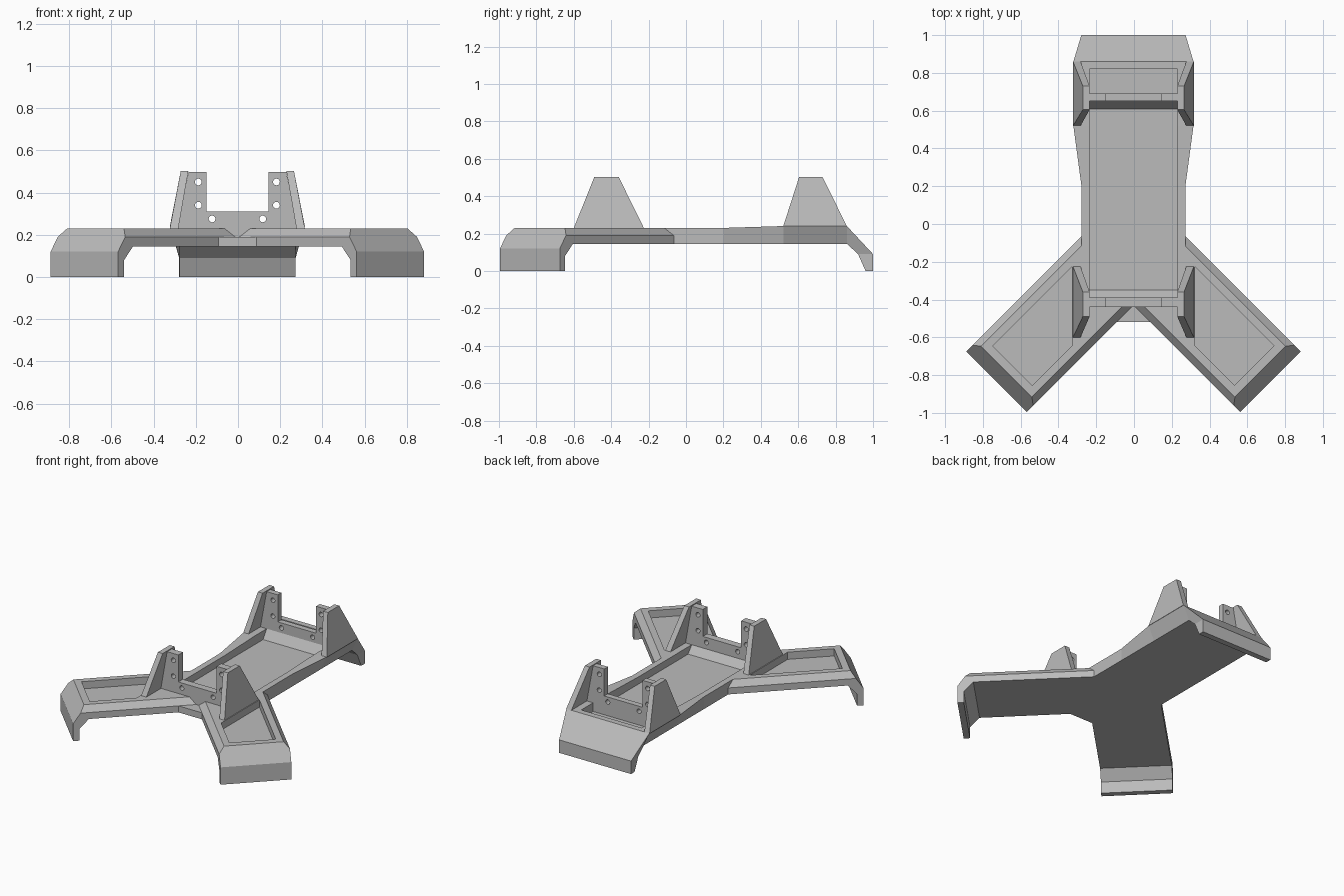
import bpy, bmesh, math

cube = bpy.data.objects.get("Cube")
if cube:
    bpy.data.objects.remove(cube, do_unlink=True)

CX = -0.003          # centre plane of the frame
BOTTOM, EDGE, TOP, FLOOR = 0.145, 0.19, 0.23, 0.18
R2 = math.sqrt(2)

grey = bpy.data.materials.new("plain grey")
grey.use_nodes = True
COLOUR = (0.5, 0.5, 0.5, 1)
grey.diffuse_color = COLOUR
grey.node_tree.nodes["Principled BSDF"].inputs["Base Color"].default_value = COLOUR


def loft(name, rings):
    """Solid made by bridging rings of points and capping both ends."""
    bm = bmesh.new()
    loops = [[bm.verts.new(p) for p in ring] for ring in rings]
    n = len(loops[0])
    for a, b in zip(loops, loops[1:]):
        for i in range(n):
            j = (i + 1) % n
            bm.faces.new((a[i], a[j], b[j], b[i]))
    bm.faces.new(loops[0])
    bm.faces.new(loops[-1])
    bmesh.ops.recalc_face_normals(bm, faces=bm.faces)
    mesh = bpy.data.meshes.new(name)
    bm.to_mesh(mesh)
    bm.free()
    mesh.materials.append(grey)
    obj = bpy.data.objects.new(name, mesh)
    bpy.context.collection.objects.link(obj)
    return obj


def combine(obj, other, operation):
    """Apply a boolean and discard the helper."""
    mod = obj.modifiers.new(operation.title(), 'BOOLEAN')
    mod.object, mod.operation, mod.solver = other, operation, 'EXACT'
    bpy.context.view_layer.objects.active = obj
    bpy.ops.object.modifier_apply(modifier=mod.name)
    bpy.data.objects.remove(other, do_unlink=True)


def slab(name, outline, z0, z1):
    return loft(name, [[(x, y, z) for x, y in outline] for z in (z0, z1)])


def across(name, profile, half):
    """Extrude a (y, z) profile across the centre plane."""
    return loft(name, [[(CX + s * half, y, z) for y, z in profile] for s in (-1, 1)])


def arm_xy(side, u, w):
    """Along-arm and across-arm distances to x, y."""
    return CX + side * (u + w) / R2, -0.11 - (u - w) / R2


# Spine with its flared rear and bent-down rear foot
sections = [  # bottom y, z, top y, z, top half width
    (-0.43, BOTTOM, -0.43, TOP, 0.275),
    (0.20, BOTTOM, 0.20, TOP, 0.275),
    (0.52, BOTTOM, 0.52, 0.24, 0.318),
    (0.86, BOTTOM, 0.86, 0.24, 0.318),
    (0.92, 0.09, 1.0, 0.09, 0.276),
    (0.96, 0.0, 1.0, 0.0, 0.276),
]
frame = loft("base_frame", [
    [(CX - 0.275, yb, zb), (CX + 0.275, yb, zb), (CX + h, yt, zt), (CX - h, yt, zt)]
    for yb, zb, yt, zt, h in sections])

# Low ledge between the front arms
ledge = [(CX - 0.09, -0.52), (CX + 0.09, -0.52), (CX + 0.26, -0.35), (CX - 0.26, -0.35)]
combine(frame, slab("ledge", ledge, BOTTOM, EDGE), 'UNION')

# Diagonal arms: bent side profile trimmed by a chamfered cross-section
side_profile = [(0, BOTTOM), (0, TOP), (0.95, TOP), (1.025, 0.12), (1.025, 0),
                (0.985, 0), (0.985, 0.08), (0.925, BOTTOM)]
cross_section = [(-0.226, -0.1), (-0.226, EDGE), (-0.19, TOP),
                 (0.19, TOP), (0.226, EDGE), (0.226, -0.1)]
for side in (-1, 1):
    arm = loft("arm", [[(*arm_xy(side, u, w), z) for u, z in side_profile]
                       for w in (-0.3, 0.3)])
    trim = loft("trim", [[(*arm_xy(side, u, w), z) for w, z in cross_section]
                         for u in (-0.1, 1.2)])
    combine(arm, trim, 'INTERSECT')
    combine(frame, arm, 'UNION')

# Sunken trays in the arms, ending beside the front brackets
for side in (-1, 1):
    half, inner = 0.148, 0.325
    tray = [arm_xy(side, 0.905, half), arm_xy(side, 0.905, -half),
            arm_xy(side, inner * R2 + half, -half), arm_xy(side, inner * R2 - half, half)]
    combine(frame, slab("arm_tray", tray, FLOOR, 0.4), 'DIFFERENCE')

# Long sunken tray with sloped ends, and a short one at the rear
long_tray = [(-0.35, FLOOR), (-0.39, TOP), (-0.39, 0.4), (0.65, 0.4), (0.65, 0.24), (0.61, FLOOR)]
rear_tray = [(0.69, FLOOR), (0.69, 0.4), (0.82, 0.4), (0.82, FLOOR)]
for profile in (long_tray, rear_tray):
    combine(frame, across("tray", profile, 0.232), 'DIFFERENCE')

# Brackets: a drilled U-shaped plate between two leaning gussets
half_u = [(0.283, TOP), (0.232, 0.497), (0.147, 0.497), (0.147, 0.31)]
u_shape = [(0.283, EDGE - 0.01)] + half_u
u_shape += [(-x, z) for x, z in reversed(u_shape)]
holes = [(0.185, 0.45), (0.185, 0.34), (0.12, 0.275)]


def bracket(name, plate_y, base_y, top_y, base_z):
    plate = loft(name + "_plate", [[(CX + x, y, z) for x, z in u_shape] for y in plate_y])
    for side in (-1, 1):
        for hx, hz in holes:
            ring = [(math.cos(math.tau * i / 16) * 0.016, math.sin(math.tau * i / 16) * 0.016)
                    for i in range(16)]
            drill = loft("drill", [[(CX + side * hx + a, y, hz + b) for a, b in ring]
                                   for y in (plate_y[0] - 0.1, plate_y[1] + 0.1)])
            combine(plate, drill, 'DIFFERENCE')
        rings = []
        for (y0, y1), z, outer, inner in ((base_y, base_z, 0.32, 0.28), (top_y, 0.503, 0.268, 0.232)):
            rings.append([(CX + side * outer, y0, z), (CX + side * outer, y1, z),
                          (CX + side * inner, y1, z), (CX + side * inner, y0, z)])
        loft(name + ("_left_gusset" if side > 0 else "_right_gusset"), rings)


bracket("front_bracket", (-0.44, -0.39), (-0.60, -0.225), (-0.49, -0.36), 0.229)
bracket("rear_bracket", (0.65, 0.69), (0.52, 0.86), (0.605, 0.73), 0.239)
